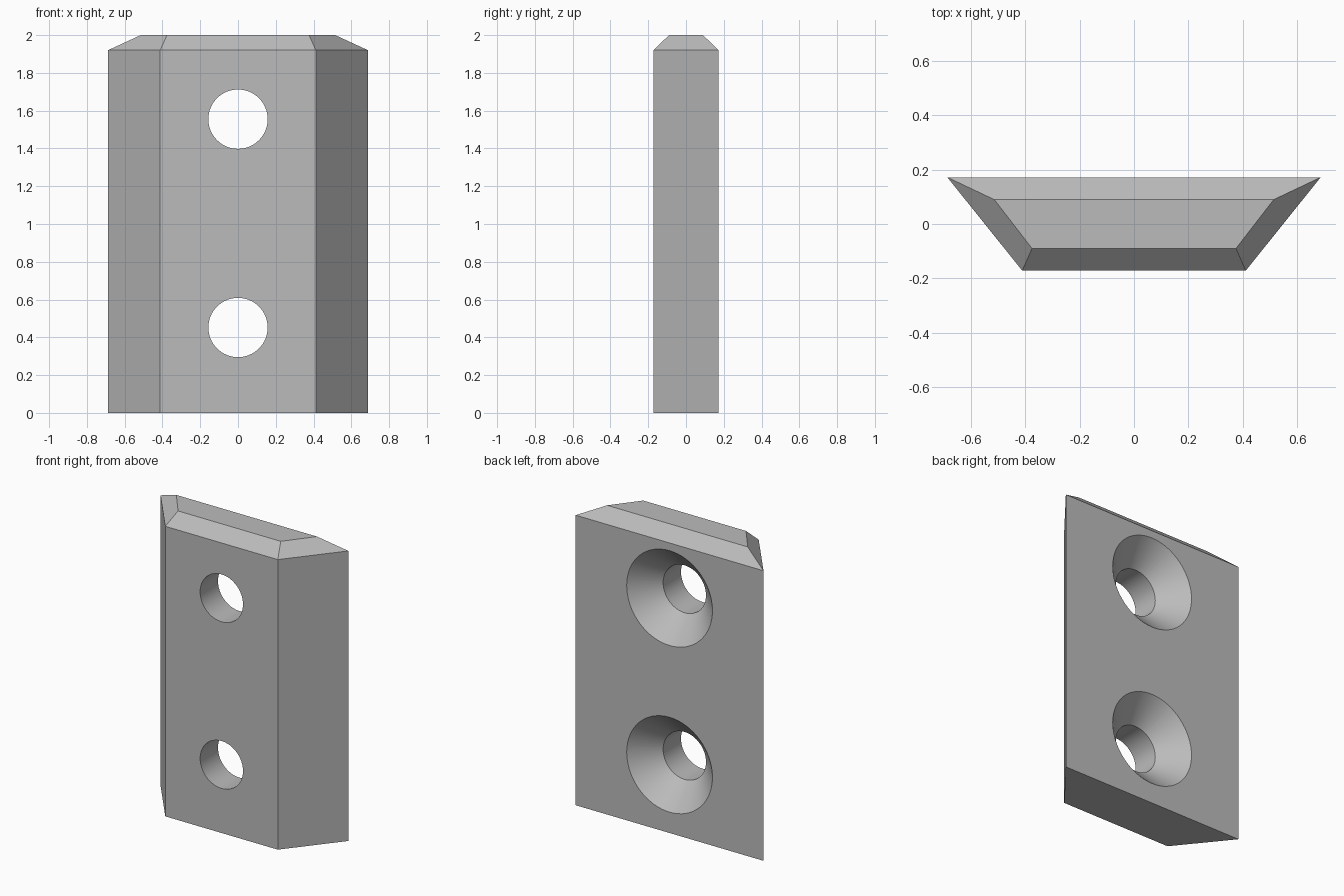
import bpy, bmesh, math

cube = bpy.data.objects.get("Cube")
if cube:
    bpy.data.objects.remove(cube, do_unlink=True)

DEPTH = 0.172            # half thickness of the block
HOLE_R = 0.157           # bolt hole radius, also the 45 degree countersink depth
SEGMENTS = 64

grey = bpy.data.materials.new("plain_grey")
grey.use_nodes = True
grey.diffuse_color = (0.5, 0.5, 0.5, 1)
grey.node_tree.nodes["Principled BSDF"].inputs["Base Color"].default_value = (0.5, 0.5, 0.5, 1)


def add_loops(bm, loops):
    """Skin a stack of equal-length point loops and cap both ends."""
    rings = [[bm.verts.new(p) for p in loop] for loop in loops]
    for a, b in zip(rings, rings[1:]):
        for i in range(len(a)):
            j = (i + 1) % len(a)
            bm.faces.new((a[i], a[j], b[j], b[i]))
    bm.faces.new(rings[0])
    bm.faces.new(rings[-1])


def make_object(name, bm):
    bmesh.ops.recalc_face_normals(bm, faces=bm.faces)
    mesh = bpy.data.meshes.new(name)
    bm.to_mesh(mesh)
    bm.free()
    mesh.materials.append(grey)
    obj = bpy.data.objects.new(name, mesh)
    bpy.context.collection.objects.link(obj)
    return obj


def trapezoid(front, back, depth, z):
    return [(-front, -depth, z), (front, -depth, z), (back, depth, z), (-back, depth, z)]


# Tapered block with a chamfered top end
bm = bmesh.new()
add_loops(bm, [trapezoid(0.412, 0.688, DEPTH, 0),
               trapezoid(0.412, 0.688, DEPTH, 1.92),
               trapezoid(0.376, 0.515, 0.09, 2)])
block = make_object("wedge_block", bm)

# Countersunk bolt holes, opening wide at the back
bm = bmesh.new()
over = 0.05
profile = [(-DEPTH - over, HOLE_R), (DEPTH - HOLE_R, HOLE_R), (DEPTH + over, 2 * HOLE_R + over)]
angles = [math.tau * i / SEGMENTS for i in range(SEGMENTS)]
for z in (0.452, 1.555):
    add_loops(bm, [[(r * math.cos(a), y, z + r * math.sin(a)) for a in angles]
                   for y, r in profile])
cutter = make_object("hole_cutter", bm)
cutter.hide_render = True

cut = block.modifiers.new("bolt_holes", "BOOLEAN")
cut.operation = "DIFFERENCE"
cut.solver = "EXACT"
cut.object = cutter

bpy.ops.object.select_all(action="DESELECT")
block.select_set(True)
bpy.context.view_layer.objects.active = block
bpy.ops.object.modifier_apply(modifier=cut.name)
bpy.data.objects.remove(cutter, do_unlink=True)
bpy.ops.object.shade_smooth_by_angle(angle=math.radians(20))
